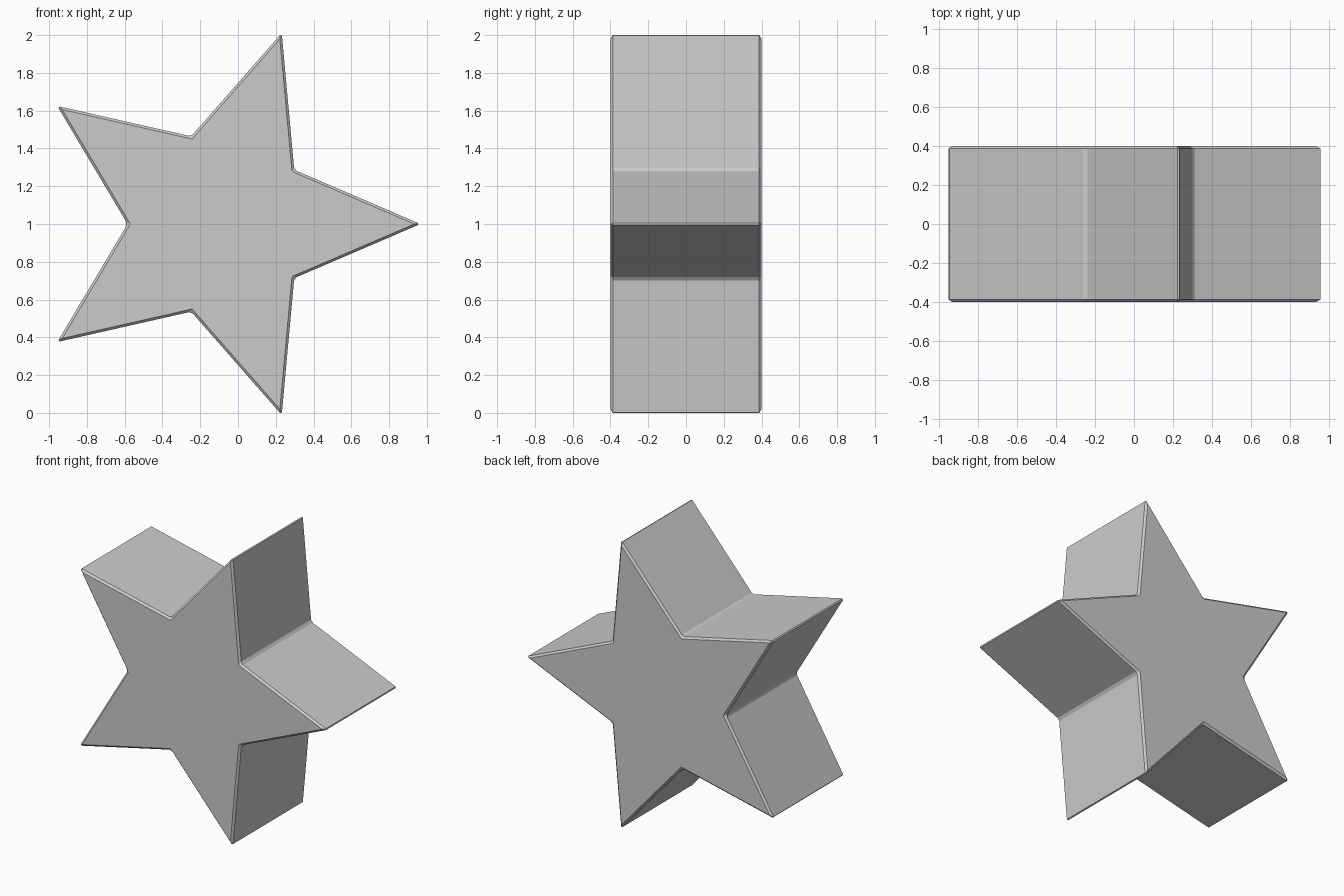
import bpy, bmesh, math

if "Cube" in bpy.data.objects:
    bpy.data.objects.remove(bpy.data.objects["Cube"])

# Five-pointed star profile in the XZ plane, one tip pointing to +x
OUTER, INNER, CX, CZ, HALF = 1.063, 0.488, -0.097, 1.0, 0.4
bm = bmesh.new()
ring = []
for i in range(10):
    r = INNER if i % 2 else OUTER
    a = math.radians(36 * i)
    ring.append(bm.verts.new((CX + r * math.cos(a), -HALF, CZ + r * math.sin(a))))
face = bm.faces.new(ring)

# Extrude to a thick slab
res = bmesh.ops.extrude_face_region(bm, geom=[face], use_keep_orig=True)
verts = [g for g in res["geom"] if isinstance(g, bmesh.types.BMVert)]
bmesh.ops.translate(bm, verts=verts, vec=(0, 2 * HALF, 0))
bmesh.ops.recalc_face_normals(bm, faces=bm.faces)

mesh = bpy.data.meshes.new("star")
bm.to_mesh(mesh)
bm.free()
star = bpy.data.objects.new("star", mesh)
bpy.context.collection.objects.link(star)

# Tiny chamfer on every edge
bev = star.modifiers.new("chamfer", "BEVEL")
bev.width = 0.013
bev.segments = 1
bev.limit_method = "ANGLE"
